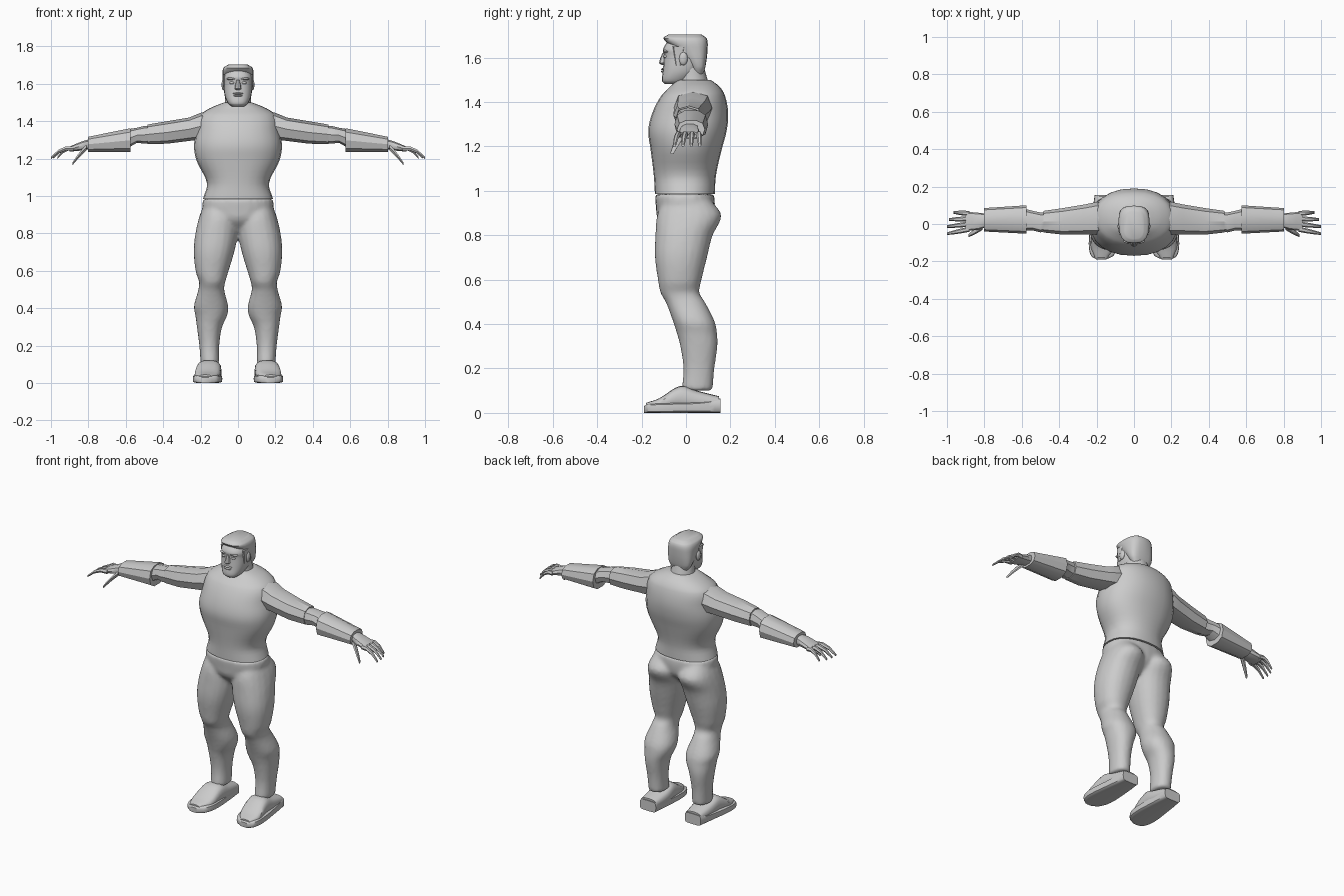
import bpy, bmesh, math
from mathutils import Vector

if "Cube" in bpy.data.objects:
    bpy.data.objects.remove(bpy.data.objects["Cube"], do_unlink=True)

gray = bpy.data.materials.new("plain gray")
gray.use_nodes = True
gray.diffuse_color = (0.6, 0.6, 0.6, 1)
gray.node_tree.nodes["Principled BSDF"].inputs["Base Color"].default_value = gray.diffuse_color


def refine(rings, steps):
    """Insert rings along a smooth curve through the given ones."""
    keys = [Vector(ring) for ring in rings]
    slopes = []
    for i in range(len(keys)):
        before, after = keys[max(i - 1, 0)], keys[min(i + 1, len(keys) - 1)]
        slopes.append((after - before) / (after[0] - before[0]))
    result = []
    for i in range(len(keys) - 1):
        start, end = keys[i], keys[i + 1]
        span = end[0] - start[0]
        for step in range(steps):
            u = step / steps
            blend = u * u * (3 - 2 * u)
            ring = start.lerp(end, blend)
            ring += slopes[i] * span * u * (1 - u) ** 2
            ring -= slopes[i + 1] * span * u * u * (1 - u)
            ring[0] = start[0] + span * u
            result.append(ring)
    return result + [keys[-1]]


def rounded(value, power):
    return math.copysign(abs(value) ** (2 / power), value)


def place(axis, along, a, b):
    return {"x": (along, a, b), "y": (a, along, b), "z": (a, b, along)}[axis]


def loft(bm, axis, rings, sides=16, power=2, steps=4):
    """Skin rounded sections; a ring is (position, low, high, low, high)."""
    loops = []
    for along, a_low, a_high, b_low, b_high in refine(rings, steps):
        loop = []
        for i in range(sides):
            angle = math.tau * i / sides
            a = (a_low + a_high + (a_high - a_low) * rounded(math.cos(angle), power)) / 2
            b = (b_low + b_high + (b_high - b_low) * rounded(math.sin(angle), power)) / 2
            loop.append(bm.verts.new(place(axis, along, a, b)))
        loops.append(loop)
    for lower, upper in zip(loops, loops[1:]):
        for i in range(sides):
            j = (i + 1) % sides
            bm.faces.new((lower[i], lower[j], upper[j], upper[i]))
    bm.faces.new(loops[0])
    bm.faces.new(loops[-1])


def finger(bm, root, tip, thickness, droop):
    """Tapered digit from root to tip whose middle arches upward."""
    rings = []
    for u in (0, 1 / 3, 2 / 3, 1):
        centre = Vector(root).lerp(Vector(tip), u)
        arch = droop * u * (1 - u)
        radius = thickness * (1 - u * u / 2)
        rings.append((centre.x, centre.y - radius, centre.y + radius,
                      centre.z + arch - radius, centre.z + arch + radius))
    loft(bm, "x", rings, sides=6, steps=1)


def finish(name, bm, mirror=False, angle=40):
    bmesh.ops.recalc_face_normals(bm, faces=bm.faces[:])
    mesh = bpy.data.meshes.new(name)
    bm.to_mesh(mesh)
    bm.free()
    mesh.materials.append(gray)
    ob = bpy.data.objects.new(name, mesh)
    bpy.context.collection.objects.link(ob)
    bpy.ops.object.select_all(action="DESELECT")
    ob.select_set(True)
    bpy.context.view_layer.objects.active = ob
    bpy.ops.object.shade_smooth_by_angle(angle=math.radians(angle))
    if mirror:
        ob.modifiers.new("mirror", "MIRROR").use_mirror_merge = False
    return ob


def part(name, axis, rings, mirror=False, angle=40, **style):
    bm = bmesh.new()
    loft(bm, axis, rings, **style)
    return finish(name, bm, mirror, angle)


def angular_part(name, rings, sides):
    return part(name, "x", rings, mirror=True, angle=30, sides=sides, power=2.5, steps=1)


def ellipsoid(name, centre, size, mirror=False):
    bm = bmesh.new()
    bmesh.ops.create_uvsphere(bm, u_segments=12, v_segments=8, radius=1)
    bmesh.ops.scale(bm, vec=size, verts=bm.verts)
    bmesh.ops.translate(bm, vec=centre, verts=bm.verts)
    return finish(name, bm, mirror)


def centred(*rows):
    """Rings symmetric in x from (height, half width, front, back)."""
    return [(z, -half, half, front, back) for z, half, front, back in rows]


# Torso, from the hem up over the chest to the neck slope
part("torso", "z", centred(
    (.985, .187, -.14, .13), (1.07, .166, -.145, .135), (1.19, .222, -.16, .162),
    (1.27, .235, -.17, .183), (1.35, .222, -.152, .19), (1.43, .205, -.11, .175),
    (1.47, .15, -.07, .15), (1.5, .075, -.045, .11)), sides=24, power=2.25)

# Trousers: both legs and the pelvis blended into one skin
bm = bmesh.new()
loft(bm, "z", [
    (.1, .1, .2, -.02, .12), (.2, .1, .207, -.012, .128), (.3, .085, .22, -.026, .142),
    (.36, .058, .228, -.042, .14), (.41, .052, .236, -.058, .13), (.5, .074, .212, -.092, .085),
    (.54, .068, .208, -.115, .06), (.59, .053, .225, -.125, .068), (.7, .02, .237, -.14, .095),
    (.8, 0, .228, -.138, .12), (.89, 0, .207, -.13, .16), (.96, .03, .18, -.1, .11)],
    sides=20, power=2.2)
other_leg = bmesh.ops.duplicate(bm, geom=bm.verts[:] + bm.edges[:] + bm.faces[:])["geom"]
bmesh.ops.scale(bm, vec=(-1, 1, 1),
                verts=[item for item in other_leg if isinstance(item, bmesh.types.BMVert)])
loft(bm, "z", centred((.8, .02, -.06, .04), (.87, .15, -.125, .115), (.93, .19, -.136, .13),
                      (.985, .187, -.14, .127)), sides=24, power=2.3)
trousers = finish("trousers", bm)
blend = trousers.modifiers.new("blend", "REMESH")
blend.mode = "VOXEL"
blend.voxel_size = 0.011
blend.use_smooth_shade = True
trousers.modifiers.new("soften", "SMOOTH").iterations = 4

# Shoes with flat soles
part("shoe_sole", "y", [
    (-.19, .15, .2, 0, .03), (-.17, .11, .23, 0, .04), (-.1, .085, .242, 0, .045),
    (.05, .09, .225, 0, .05), (.155, .1, .21, 0, .065)], mirror=True, power=5)
part("shoe_upper", "y", [
    (-.18, .14, .21, .01, .045), (-.12, .1, .232, .01, .066), (-.025, .09, .222, .01, .122),
    (.05, .088, .218, .01, .1), (.148, .1, .21, .01, .075)], mirror=True, power=2.8)

# Arms: angular sleeve, elbow and flared forearm guard
angular_part("upper_arm", [
    (.16, -.05, .115, 1.29, 1.45), (.2, -.055, .118, 1.3, 1.445), (.26, -.055, .105, 1.295, 1.42),
    (.38, -.057, .085, 1.28, 1.4), (.485, -.045, .07, 1.277, 1.382)], sides=8)
angular_part("elbow", [
    (.46, -.035, .06, 1.285, 1.375), (.5, -.045, .062, 1.28, 1.375),
    (.54, -.035, .07, 1.285, 1.365), (.6, -.035, .085, 1.25, 1.355)], sides=8)
angular_part("forearm_guard", [
    (.575, -.052, .1, 1.232, 1.365), (.803, -.04, .085, 1.235, 1.318)], sides=10)

# Hands with four fanned fingers and a thumb
bm = bmesh.new()
loft(bm, "x", [(.79, -.015, .055, 1.25, 1.305), (.83, -.03, .06, 1.243, 1.295),
               (.9, -.038, .066, 1.237, 1.265)], sides=10, power=2.6, steps=2)
for i, tip_x in enumerate((1, 1, .99, .965)):
    finger(bm, (.88, -.028 + .028 * i, 1.253), (tip_x, -.052 + .038 * i, 1.204),
           thickness=.014, droop=.08)
finger(bm, (.81, -.015, 1.26), (.885, -.062, 1.172), thickness=.017, droop=.02)
finish("hand", bm, mirror=True)

# Neck and head
part("neck", "z", centred((1.42, .09, -.06, .12), (1.49, .072, -.04, .1), (1.56, .066, -.04, .08)))
part("head", "z", centred(
    (1.48, .035, -.095, -.02), (1.495, .053, -.108, .01), (1.54, .072, -.104, .058),
    (1.61, .077, -.1, .08), (1.64, .077, -.103, .085), (1.69, .05, -.07, .07)),
    sides=20, power=2.5)

# Flat-topped hair, with sideburns
part("hair", "z", centred(
    (1.525, .055, .03, .078), (1.56, .074, .02, .088), (1.635, .082, -.045, .097),
    (1.685, .078, -.102, .094), (1.704, .05, -.08, .07)), sides=20, power=2.9)
part("sideburn", "z", [(1.565, .068, .078, -.045, -.025), (1.65, .068, .082, -.06, -.005)],
     mirror=True, sides=8, power=4, steps=1)

# Facial features
part("nose", "z", centred((1.567, .01, -.108, -.085), (1.575, .018, -.122, -.085),
                          (1.62, .008, -.106, -.085)), sides=8, steps=2)
ellipsoid("brow", centre=(.032, -.088, 1.627), size=(.028, .016, .008), mirror=True)
ellipsoid("eye", centre=(.031, -.088, 1.605), size=(.015, .014, .008), mirror=True)
ellipsoid("upper_lip", centre=(0, -.1, 1.548), size=(.028, .012, .005))
ellipsoid("lower_lip", centre=(0, -.1, 1.537), size=(.025, .012, .006))
ellipsoid("ear", centre=(.077, -.012, 1.595), size=(.011, .02, .03), mirror=True)
